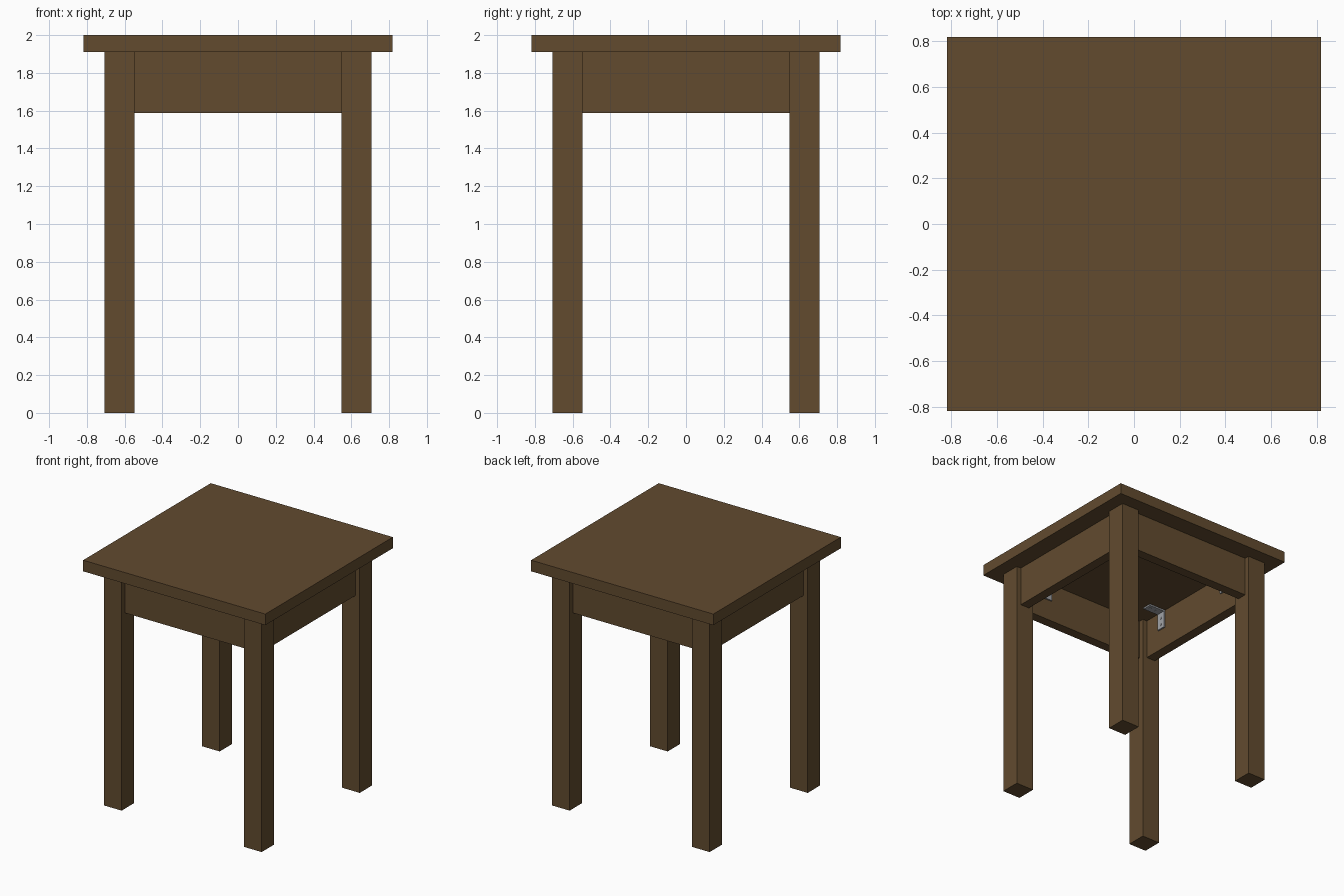
import bpy
import math
from mathutils import Matrix, Vector

if "Cube" in bpy.data.objects:
    bpy.data.objects.remove(bpy.data.objects["Cube"])


def material(name, rgb):
    m = bpy.data.materials.new(name)
    m.diffuse_color = (*rgb, 1)
    m.use_nodes = True
    m.node_tree.nodes["Principled BSDF"].inputs["Base Color"].default_value = m.diffuse_color
    return m


WOOD = material("dark_brown_wood", (0.122, 0.070, 0.028))
STEEL = material("grey_steel", (0.36, 0.37, 0.39))

TOP_HALF, TOP_Z = 0.817, 1.91
LEG_IN, LEG_OUT = 0.548, 0.708
APRON_IN, APRON_OUT, APRON_Z = 0.588, 0.668, 1.588


def finish(name, mat, turn):
    """Name and colour the active object, then turn it about the z axis."""
    ob = bpy.context.object
    ob.name = name
    ob.data.materials.append(mat)
    ob.data.transform(Matrix.Rotation(turn, 4, 'Z') @ ob.matrix_basis)
    ob.matrix_basis = Matrix.Identity(4)
    return ob


def box(name, lo, hi, mat, turn=0.0):
    lo, hi = Vector(lo), Vector(hi)
    bpy.ops.mesh.primitive_cube_add(size=1, location=(lo + hi) / 2)
    bpy.context.object.scale = hi - lo
    return finish(name, mat, turn)


def screw(name, loc, rot, turn):
    bpy.ops.mesh.primitive_cylinder_add(vertices=12, radius=0.011, depth=0.006,
                                        location=loc, rotation=rot)
    return finish(name, STEEL, turn)


# Square top
box("table_top", (-TOP_HALF, -TOP_HALF, TOP_Z), (TOP_HALF, TOP_HALF, 2.0), WOOD)

# Everything below repeats four times around the centre
for i, side in enumerate(("front", "right", "back", "left")):
    turn = i * math.pi / 2

    # Leg at the corner and apron between two legs
    box(side + "_leg", (LEG_IN, -LEG_OUT, 0), (LEG_OUT, -LEG_IN, TOP_Z), WOOD, turn)
    box(side + "_apron", (-LEG_IN, -APRON_OUT, APRON_Z),
        (LEG_IN, -APRON_IN, TOP_Z), WOOD, turn)

    # Two angle brackets join each apron to the underside of the top
    for label, x in (("a", -0.37), ("b", 0.37)):
        name = f"{side}_bracket_{label}"
        w, t, arm, y = 0.038, 0.012, 0.15, -APRON_IN
        box(name + "_upright", (x - w, y, TOP_Z - arm), (x + w, y + t, TOP_Z), STEEL, turn)
        box(name + "_flange", (x - w, y + t, TOP_Z - t), (x + w, y + arm, TOP_Z), STEEL, turn)
        # Screw heads
        for d in (0.06, 0.115):
            screw(name + "_side_screw", (x, y + t, TOP_Z - d), (math.pi / 2, 0, 0), turn)
            screw(name + "_top_screw", (x, y + d, TOP_Z - t), (0, 0, 0), turn)
